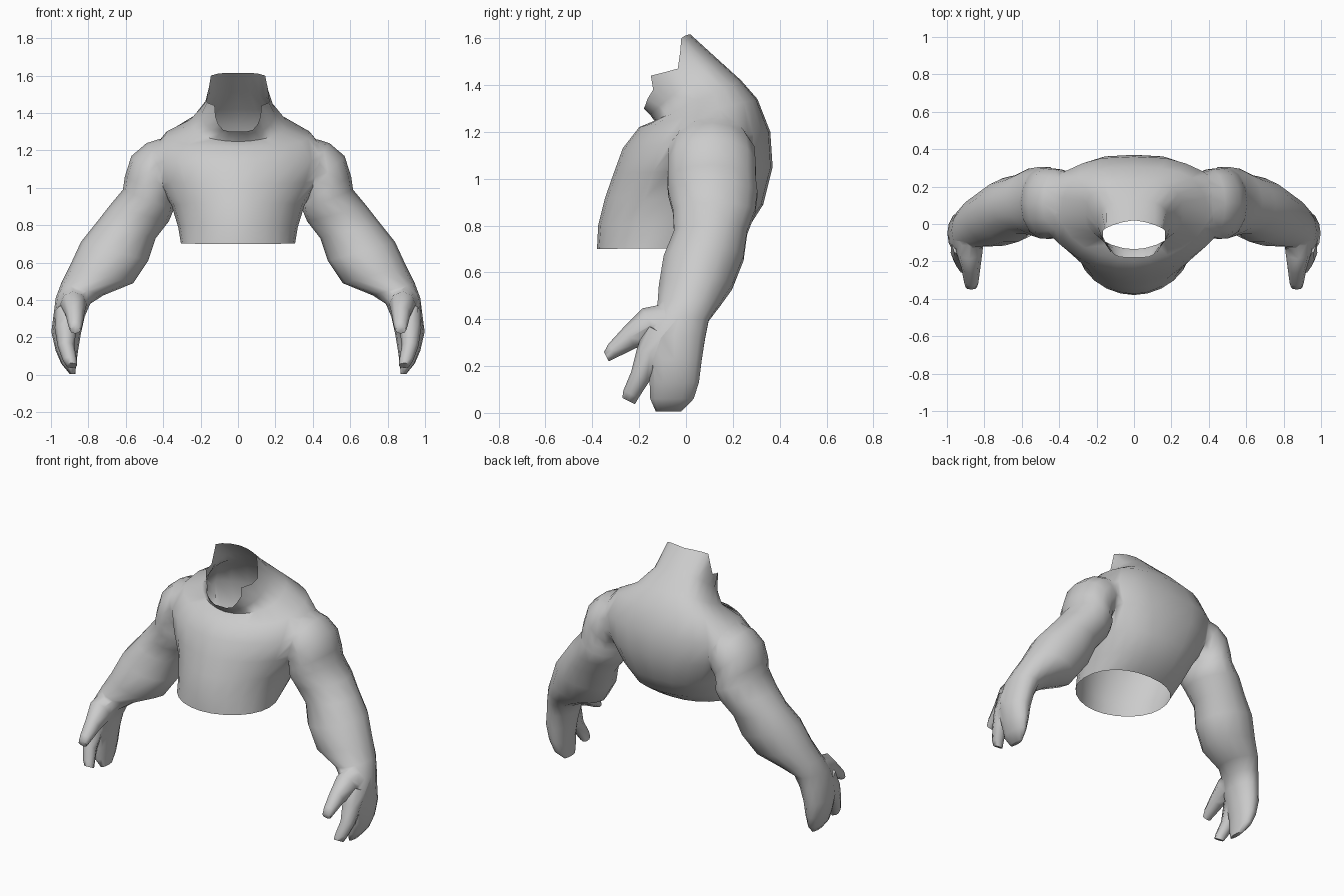
import bpy, bmesh, math
from mathutils import Vector as V

if "Cube" in bpy.data.objects:
    bpy.data.objects.remove(bpy.data.objects["Cube"])

skin = bpy.data.materials.new("grey_skin")
skin.diffuse_color = (0.6, 0.6, 0.6, 1)
skin.use_nodes = True
skin.node_tree.nodes["Principled BSDF"].inputs["Base Color"].default_value = skin.diffuse_color
cap = bpy.data.materials.new("open_end")


def loft(name, rings):
    """Skin closed rings; the end caps get the second material slot."""
    bm = bmesh.new()
    loops = [[bm.verts.new(p) for p in r] for r in rings]
    for a, b in zip(loops, loops[1:]):
        for i in range(len(a)):
            j = (i + 1) % len(a)
            bm.faces.new((a[i], a[j], b[j], b[i]))
    for end in (loops[0], loops[-1]):
        bm.faces.new(end).material_index = 1
    bmesh.ops.recalc_face_normals(bm, faces=bm.faces)
    me = bpy.data.meshes.new(name)
    bm.to_mesh(me)
    bm.free()
    ob = bpy.data.objects.new(name, me)
    bpy.context.collection.objects.link(ob)
    return ob


def mirrored(half):
    return half + [V((-p.x, p.y, p.z)) for p in half[-2:0:-1]]


def body_ring(yf, zf, yb, zb, w, ef, eb):
    """Tilted oval from a front to a back point; ef tapers the chest, eb squares the back."""
    half = []
    for k in range(13):
        t = math.pi * k / 12
        c, s = math.cos(t), abs(math.sin(t))
        e = ef if c > 0 else eb
        f = 0.5 - 0.5 * math.copysign(abs(c) ** min(e, 1), c)
        x = 0 if k in (0, 12) else w * s ** e
        half.append(V((x, yf + (yb - yf) * f, zf + (zb - zf) * f)))
    return mirrored(half)


def tube_ring(c, u, v, n=14):
    return [c + u * math.cos(math.tau * i / n) + v * math.sin(math.tau * i / n) for i in range(n)]


# Torso: front y, front z, back y, back z, half width, chest taper, back squareness
body = [(-.38, .70, .15, .705, .305, 1.05, .9), (-.375, .80, .26, .78, .32, 1.1, .85),
        (-.345, .92, .33, .89, .355, 1.1, .8), (-.31, 1.02, .37, 1.05, .43, 1.2, .75),
        (-.27, 1.13, .36, 1.20, .48, 1.2, .75), (-.20, 1.22, .305, 1.34, .40, 1.15, .75),
        (-.135, 1.247, .235, 1.42, .262, 1.1, .75), (-.155, 1.275, .13, 1.515, .195, 1.0, .8)]
# Notched collar edge, front to back
neck = [(0, -.18, 1.30), (.04, -.18, 1.30), (.08, -.175, 1.31), (.105, -.165, 1.34),
        (.12, -.14, 1.38), (.125, -.15, 1.44), (.165, -.09, 1.455), (.165, -.035, 1.47),
        (.155, -.025, 1.54), (.145, -.02, 1.60), (.11, -.005, 1.61), (.06, .01, 1.615),
        (0, .02, 1.615)]
torso = loft("torso_and_arms", [body_ring(*r) for r in body] + [mirrored([V(p) for p in neck])])

# Arm: outer x, z, inner x, z, centre y, half depth
arm = [(.31, 1.285, .20, 1.05, .11, .10), (.39, 1.27, .27, 1.02, .11, .16),
       (.49, 1.245, .32, .98, .11, .19),
       (.57, 1.17, .345, .95, .11, .195), (.605, 1.06, .35, .92, .11, .195),
       (.615, .99, .345, .88, .115, .195), (.69, .90, .37, .82, .12, .18),
       (.76, .81, .44, .73, .105, .16),
       (.84, .71, .48, .61, .075, .175), (.90, .58, .56, .49, .04, .16),
       (.945, .49, .72, .425, .01, .135), (.975, .41, .79, .38, -.03, .13),
       (.985, .33, .82, .31, -.05, .135), (.998, .23, .84, .22, -.05, .12),
       (.975, .13, .855, .13, -.05, .108), (.945, .06, .865, .06, -.06, .095),
       (.90, .005, .87, .005, -.075, .055)]
# Digits: x, y, z, half width, half thickness
thumb = [(.88, -.05, .39, .08, .085), (.88, -.15, .375, .07, .08), (.872, -.24, .322, .05, .052),
         (.87, -.315, .265, .038, .034), (.87, -.34, .24, .03, .022)]
finger = [(.915, -.10, .34, .065, .08), (.922, -.155, .25, .058, .06), (.92, -.195, .155, .045, .044),
          (.90, -.235, .08, .038, .036), (.89, -.245, .05, .03, .03)]


def limb_parts(s):
    yield [tube_ring(V((s * (a + c) / 2, y, (b + d) / 2)),
                     V((s * (a - c) / 2, 0, (b - d) / 2)), V((0, r, 0)))
           for a, b, c, d, y, r in arm]
    for digit in (thumb, finger):
        axis = (V(digit[-1][:3]) - V(digit[0][:3])).normalized()
        across = axis.cross(V((1, 0, 0))).normalized()
        yield [tube_ring(V((s * x, y, z)), V((w, 0, 0)), across * h, 8) for x, y, z, w, h in digit]


# Fuse arms and digits into the torso skin
helpers = []
for s in (-1, 1):
    for rings in limb_parts(s):
        part = loft("limb_helper", rings)
        for f in part.data.polygons:
            f.material_index = 0
        part.data.materials.append(skin)
        helpers.append(part)
torso.data.materials.append(skin)
torso.data.materials.append(cap)
for part in helpers:
    m = torso.modifiers.new("fuse", 'BOOLEAN')
    m.operation, m.solver, m.object = 'UNION', 'EXACT', part
fused = bpy.data.meshes.new_from_object(torso.evaluated_get(bpy.context.evaluated_depsgraph_get()))
torso.modifiers.clear()
torso.data = fused
for part in helpers:
    bpy.data.objects.remove(part)

# Open the neck and waist
bm = bmesh.new()
bm.from_mesh(fused)
bmesh.ops.delete(bm, geom=[f for f in bm.faces if f.material_index == 1], context='FACES')
# Soften the joins between limbs and body
bmesh.ops.remove_doubles(bm, verts=bm.verts, dist=.008)
soft = [v for v in bm.verts if not v.is_boundary and .25 < abs(v.co.x) < .52 and 1.0 < v.co.z < 1.32]
bmesh.ops.smooth_vert(bm, verts=soft, factor=.3, use_axis_x=True, use_axis_y=True, use_axis_z=True)
bm.to_mesh(fused)
bm.free()
fused.materials.clear()
fused.materials.append(skin)
bpy.data.materials.remove(cap)

bpy.context.view_layer.objects.active = torso
torso.select_set(True)
bpy.ops.object.shade_smooth_by_angle(angle=math.radians(65))
